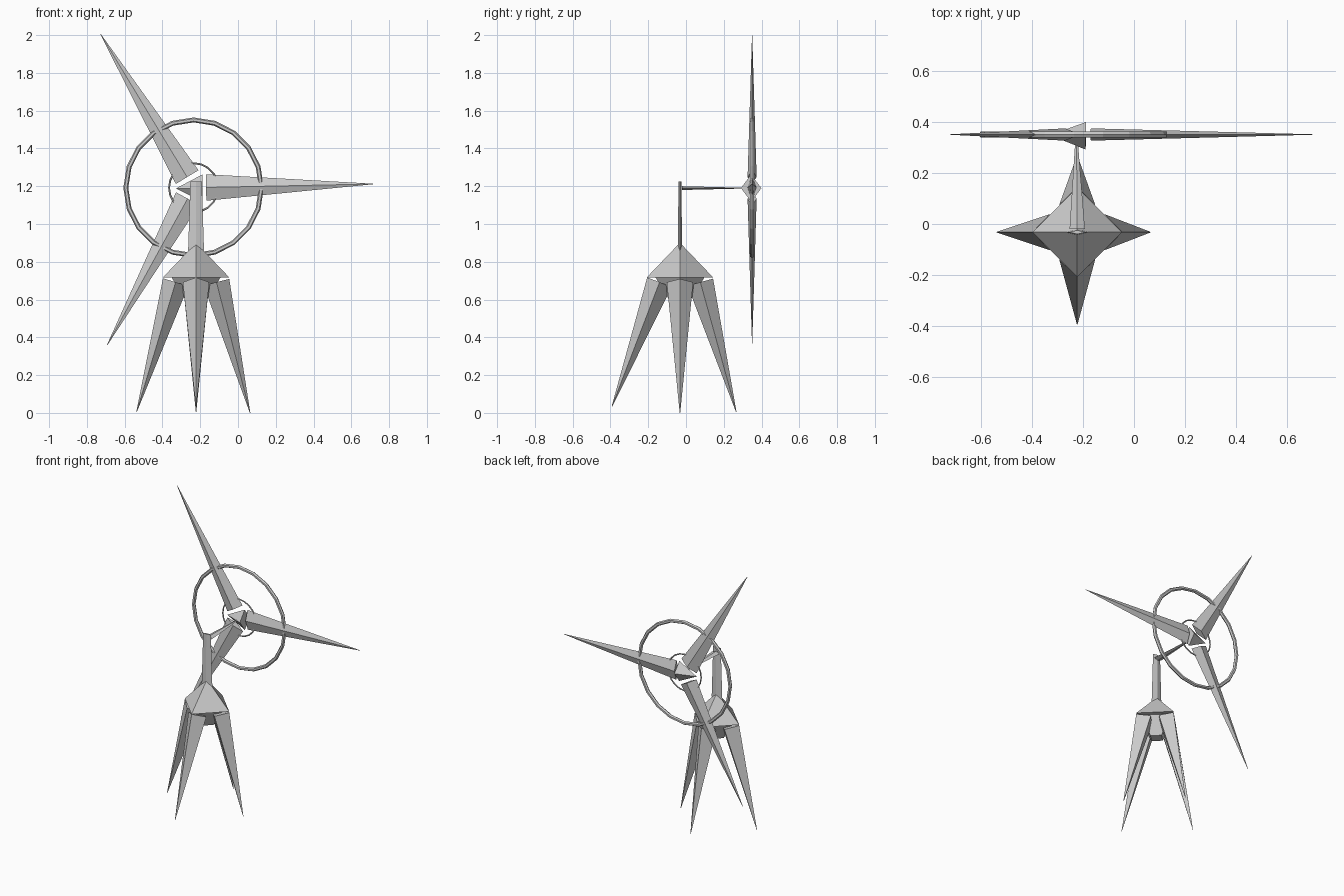
import bpy
import bmesh
from math import cos, sin, radians
from mathutils import Vector, Matrix

if "Cube" in bpy.data.objects:
    bpy.data.objects.remove(bpy.data.objects["Cube"])


def spike(name, base, tip, wide, ru, rv, taper=0.02):
    """Four-sided diamond spike: ru runs along 'wide', rv across it."""
    base, tip = Vector(base), Vector(tip)
    axis = (tip - base).normalized()
    u = Vector(wide)
    u = (u - axis * u.dot(axis)).normalized()
    v = axis.cross(u)
    bm = bmesh.new()
    rings = []
    for c, s in ((base, 1.0), (tip, taper)):
        rings.append([bm.verts.new(c + d * s) for d in (u * ru, v * rv, -u * ru, -v * rv)])
    a, b = rings
    for i in range(4):
        j = (i + 1) % 4
        bm.faces.new((a[i], a[j], b[j], b[i]))
    bm.faces.new(a[::-1])
    bm.faces.new(b)
    bmesh.ops.recalc_face_normals(bm, faces=bm.faces)
    mesh = bpy.data.meshes.new(name)
    bm.to_mesh(mesh)
    bm.free()
    obj = bpy.data.objects.new(name, mesh)
    bpy.context.collection.objects.link(obj)
    return obj


def ring(name, major, minor, sides):
    bpy.ops.mesh.primitive_torus_add(
        major_radius=major, minor_radius=minor, major_segments=sides, minor_segments=6,
        location=hub, rotation=(radians(90), 0, 0))
    bpy.context.object.name = name


X, Y, Z = Vector((1, 0, 0)), Vector((0, 1, 0)), Vector((0, 0, 1))
mid = Vector((-0.222, -0.032, 0))
hub = Vector((-0.235, 0.35, 1.192))

# Roof-like body and tapered underside
spike("body", mid + Z * 0.718, mid + Z * 0.897, X, 0.175, 0.175)
spike("body_underside", mid + Z * 0.718, mid + Z * 0.59, X, 0.13, 0.13, 0.4)

# Four splayed legs: direction and foot distance
for name, d, reach, foot in (("left_leg", -X, 0.315, 0.005), ("right_leg", X, 0.286, 0.0),
                             ("front_leg", -Y, 0.36, 0.035), ("back_leg", Y, 0.298, 0.005)):
    spike(name, mid + d * 0.108 + Z * 0.692, mid + d * reach + Z * foot, d, 0.07, 0.07)

# Post and axle
spike("post", mid + Z * 0.86, mid + Z * 1.225, X, 0.042, 0.011, 0.72)
spike("axle", mid + Vector((0, 0.012, 1.19)), (-0.225, 0.345, 1.19), X, 0.03, 0.01, 0.12)

# Hub pyramid pointing sideways
spike("hub", (-0.188, 0.345, 1.19), (-0.326, 0.348, 1.188), Z, 0.072, 0.054)

# Three blades
for i in range(3):
    a = radians(1.2 + 120 * i)
    out = Vector((cos(a), 0, sin(a)))
    spike(f"blade_{i + 1}", hub + out * 0.066, hub + out * 0.951, Y, 0.024, 0.07)

# Bracing rings
ring("outer_ring", 0.359, 0.013, 20)
ring("inner_ring", 0.13, 0.005, 20)
